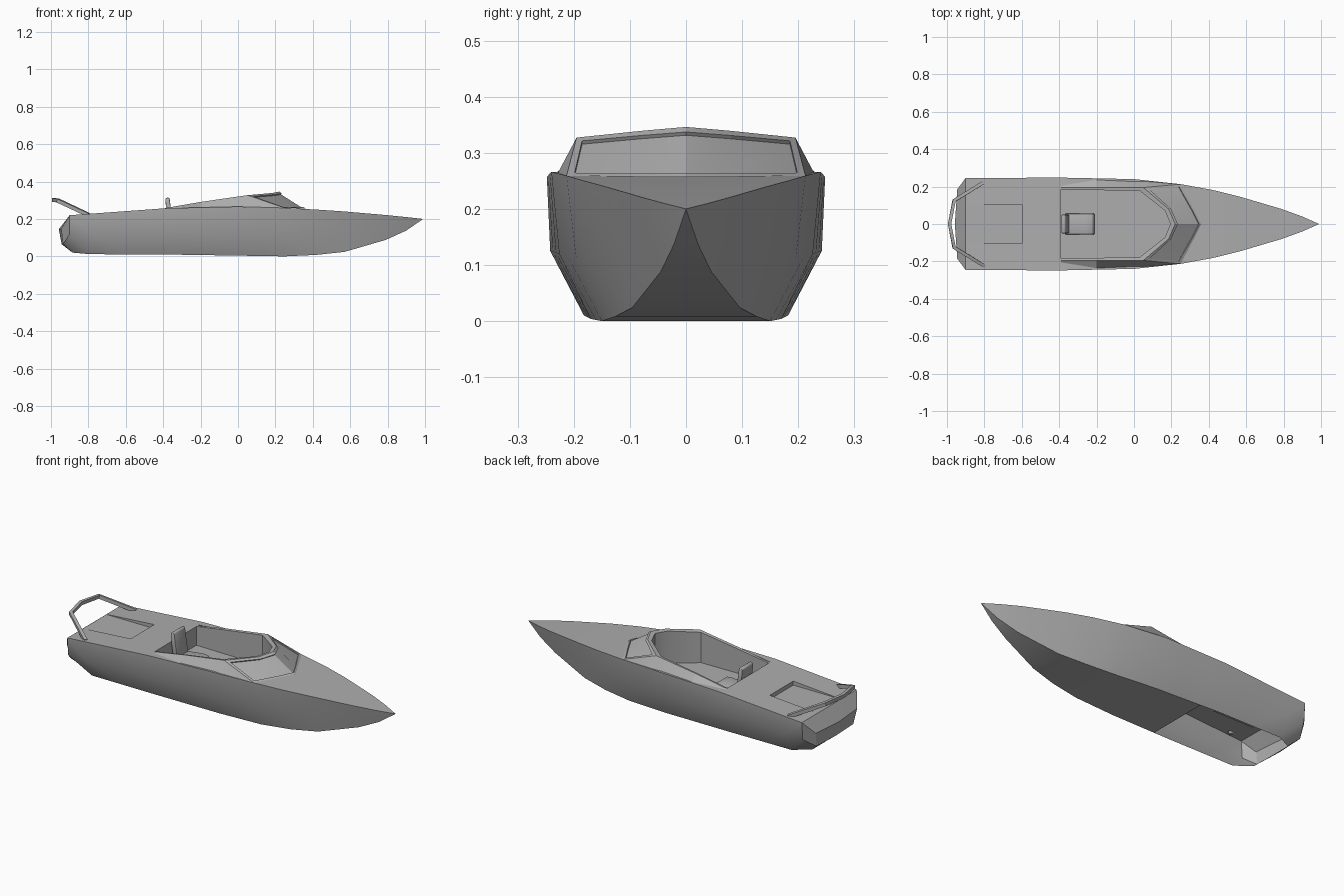
import bpy, bmesh, math
from mathutils import Vector

old = bpy.data.objects.get("Cube")
if old:
    bpy.data.objects.remove(old)

grey = bpy.data.materials.new("plain_grey")
grey.use_nodes = True
GREY = (0.42, 0.42, 0.42, 1)
grey.diffuse_color = GREY
grey.node_tree.nodes["Principled BSDF"].inputs["Base Color"].default_value = GREY


def finish(name, bm, mirror=True, angle=30):
    me = bpy.data.meshes.new(name)
    bm.to_mesh(me)
    bm.free()
    ob = bpy.data.objects.new(name, me)
    bpy.context.collection.objects.link(ob)
    me.materials.append(grey)
    if mirror:
        m = ob.modifiers.new("Mirror", 'MIRROR')
        m.use_axis = (False, True, False)
        m.merge_threshold = 0.0005
    bpy.ops.object.select_all(action='DESELECT')
    ob.select_set(True)
    bpy.context.view_layer.objects.active = ob
    if mirror:
        bpy.ops.object.modifier_apply(modifier="Mirror")
    bpy.ops.object.shade_smooth_by_angle(angle=math.radians(angle))
    return ob


def build(name, polys, facing, angle=30, inset=0):
    """Mesh of the +y half from point lists; facing(centre) gives the outward direction."""
    bm = bmesh.new()
    for p in polys:
        bm.faces.new([bm.verts.new(q) for q in p])
    bmesh.ops.remove_doubles(bm, verts=bm.verts[:], dist=0.0005)
    bmesh.ops.dissolve_degenerate(bm, edges=bm.edges[:], dist=0.0005)
    bm.normal_update()
    for f in bm.faces:
        if f.normal.dot(facing(f.calc_center_median())) < 0:
            f.normal_flip()
    return finish(name, bm, angle=angle)


def strips(a, b):
    """Quads between two matching point rows."""
    return [(a[i], a[i + 1], b[i + 1], b[i]) for i in range(len(a) - 1)]


def up(c):
    return Vector((0, 0, 1))


def outward(c):
    return Vector((c.x * 0.3, c.y, c.z - 0.13))


# Hull stations: x, sheer y z, side y z, chine y z
KEYS = [(-.90, .246, .220, .238, .12, .182, .012),
        (-.39, .248, .257, .242, .125, .182, .010),
        (0.00, .240, .266, .226, .12, .170, .004),
        (0.25, .213, .259, .196, .115, .150, .000),
        (0.42, .182, .250, .160, .12, .126, .008),
        (0.57, .145, .240, .122, .13, .096, .024),
        (0.79, .080, .221, .062, .15, .045, .088),
        (0.90, .040, .210, .030, .172, .021, .138),
        (0.99, .000, .200, .000, .20, .000, .200)]


def station(x):
    for a, b in zip(KEYS, KEYS[1:]):
        if x <= b[0]:
            t = (x - a[0]) / (b[0] - a[0])
            return [p + (q - p) * t for p, q in zip(a, b)]


def sheer(x, y=None):
    s = station(x)
    return (x, s[1] if y is None else y, s[2])


XS = [-.9, -.79, -.6, -.39, -.28, -.14, 0, .12, .25, .33, .42, .5, .57, .68, .79, .9, .99]

# Hull sides and bottom; the bottom is open towards the stern
rows = []
for x in XS:
    s = station(x)
    rows.append([(x, s[1], s[2]), (x, s[3], s[4]), (max(x, -.79), s[5], s[6])])
hull = []
for a, b in zip(rows, rows[1:]):
    hull += strips(a, b)
    if a[2][0] >= -.281:
        hull.append((a[2], b[2], (b[2][0], 0, b[2][2]), (a[2][0], 0, a[2][2])))
# Rounded transom
ring = [(-.945, .185, .148), (-.935, .165, .065), (-.885, .13, .020)]
mid = [(-.958, 0, .145), (-.943, 0, .065), (-.885, 0, .020)]
hull += strips(rows[0], ring) + strips(ring, mid)
hull.append((rows[0][0], ring[0], mid[0], (-.9, 0, .22)))
build("hull", hull, outward, 32)

# Deck with the cockpit opening and a sunken stern hatch
deck = []
for a, b in zip(XS, XS[1:]):
    cols = [0, .105, .185, None]
    if a >= .25:
        cols = [0, None]
    for c, d in zip(cols, cols[1:]):
        in_hatch = b < -.59 and d == .105
        in_cockpit = -.391 < a < .25 and d is not None
        if not (in_hatch or in_cockpit):
            deck.append((sheer(a, c), sheer(b, c), sheer(b, d), sheer(a, d)))
build("deck", deck, up)
zf = sheer(-.6)[2]
build("hatch_recess",
      [((-.9, 0, .219), (-.6, 0, .219), (-.6, .105, .219), (-.9, .105, .219)),
       ((-.6, 0, .219), (-.6, .105, .219), (-.6, .105, zf), (-.6, 0, zf)),
       ((-.9, .105, .219), (-.6, .105, .219), (-.6, .105, zf), (-.9, .105, .22))],
      lambda c: Vector((-.75, 0, .4)) - c)

# Cockpit coaming rising forward to the windshield
top = [(-.39, .195, .258), (-.2, .195, .291), (.05, .195, .327), (.185, .08, .339), (.22, 0, .346)]
base = [sheer(-.39, .205), sheer(-.2, .236), sheer(.05, .228), (.25, .213, .259)]
rim = [(-.39, .185, .257), (-.2, .181, .288), (.03, .178, .322), (.165, .072, .334), (.195, 0, .340)]
coaming = strips(top[:3], base[:3]) + [(top[2], base[2], base[3])]
build("coaming", coaming, outward, 20)
build("coaming_rim", strips(top, rim), up)

# Windshield: raised frame around a slightly sunken pane
foot = [base[3], (.319, .08, .257), (.36, 0, .257)]
crown = top[2:]


def lerp(p, q, t):
    return tuple(Vector(p).lerp(Vector(q), t))


def sink(p):
    return (p[0] - .004, p[1], p[2] - .006)


hi = [lerp(c, f, .1) for c, f in zip(crown, foot)]
lo = [lerp(c, f, .92) for c, f in zip(crown, foot)]
hi_in = [lerp(hi[0], hi[1], .1)] + hi[1:]
lo_in = [lerp(lo[0], lo[1], .1)] + lo[1:]
hi_s, lo_s = [sink(p) for p in hi_in], [sink(p) for p in lo_in]
shield = strips(crown, hi_in) + strips(lo_in, foot) + [(crown[0], hi_in[0], lo_in[0], foot[0])]
shield += strips(hi_in, hi_s) + strips(lo_in, lo_s) + [(hi_in[0], hi_s[0], lo_s[0], lo_in[0])]
shield += strips(hi_s, lo_s)
build("windshield", shield, lambda c: Vector((1, 0, 1)), 15)

# Cockpit tub
floor = [(x, y, .15) for x, y, z in rim]
tub = strips(rim, floor) + [floor + [(-.39, 0, .15)]]
tub.append((rim[0], floor[0], (-.39, 0, .15), (-.39, 0, .257)))
build("cockpit_tub", tub, lambda c: Vector((-.1, 0, .4)) - c)


# Seat from side profiles pushed across the width
def extrude_profile(name, pts, half):
    bm = bmesh.new()
    f = bm.faces.new([bm.verts.new((x, -half, z)) for x, z in pts])
    r = bmesh.ops.extrude_face_region(bm, geom=[f])
    vs = [g for g in r["geom"] if isinstance(g, bmesh.types.BMVert)]
    bmesh.ops.translate(bm, verts=vs, vec=(0, 2 * half, 0))
    bmesh.ops.recalc_face_normals(bm, faces=bm.faces[:])
    bmesh.ops.bevel(bm, geom=bm.edges[:], offset=.004, segments=2, affect='EDGES', profile=.5)
    finish(name, bm, mirror=False, angle=40)


extrude_profile("seat_cushion", [(-.37, .151), (-.22, .151), (-.21, .17), (-.222, .187),
                                 (-.25, .19), (-.345, .18), (-.37, .18)], .055)
extrude_profile("seat_back", [(-.372, .155), (-.345, .165), (-.358, .25), (-.366, .312),
                              (-.378, .315), (-.389, .308), (-.384, .25)], .05)

# Stern roll bar: square tube swept along a bent path
path = [(-.80, .225, .222), (-.962, .125, .298), (-.986, 0, .302)]
path += [(x, -y, z) for x, y, z in path[-2::-1]]
bm = bmesh.new()
loops = []
for i, p in enumerate(path):
    p = Vector(p)
    d = (Vector(path[min(i + 1, 4)]) - Vector(path[max(i - 1, 0)])).normalized()
    side = d.cross(Vector((0, 0, 1))).normalized()
    lift = side.cross(d)
    loops.append([bm.verts.new(p + side * .009 * a + lift * .010 * b)
                  for a, b in ((1, 1), (-1, 1), (-1, -1), (1, -1))])
for a, b in zip(loops, loops[1:]):
    for k in range(4):
        bm.faces.new((a[k], a[(k + 1) % 4], b[(k + 1) % 4], b[k]))
bm.faces.new(loops[0])
bm.faces.new(loops[-1])
bmesh.ops.recalc_face_normals(bm, faces=bm.faces[:])
finish("roll_bar", bm, mirror=False)
